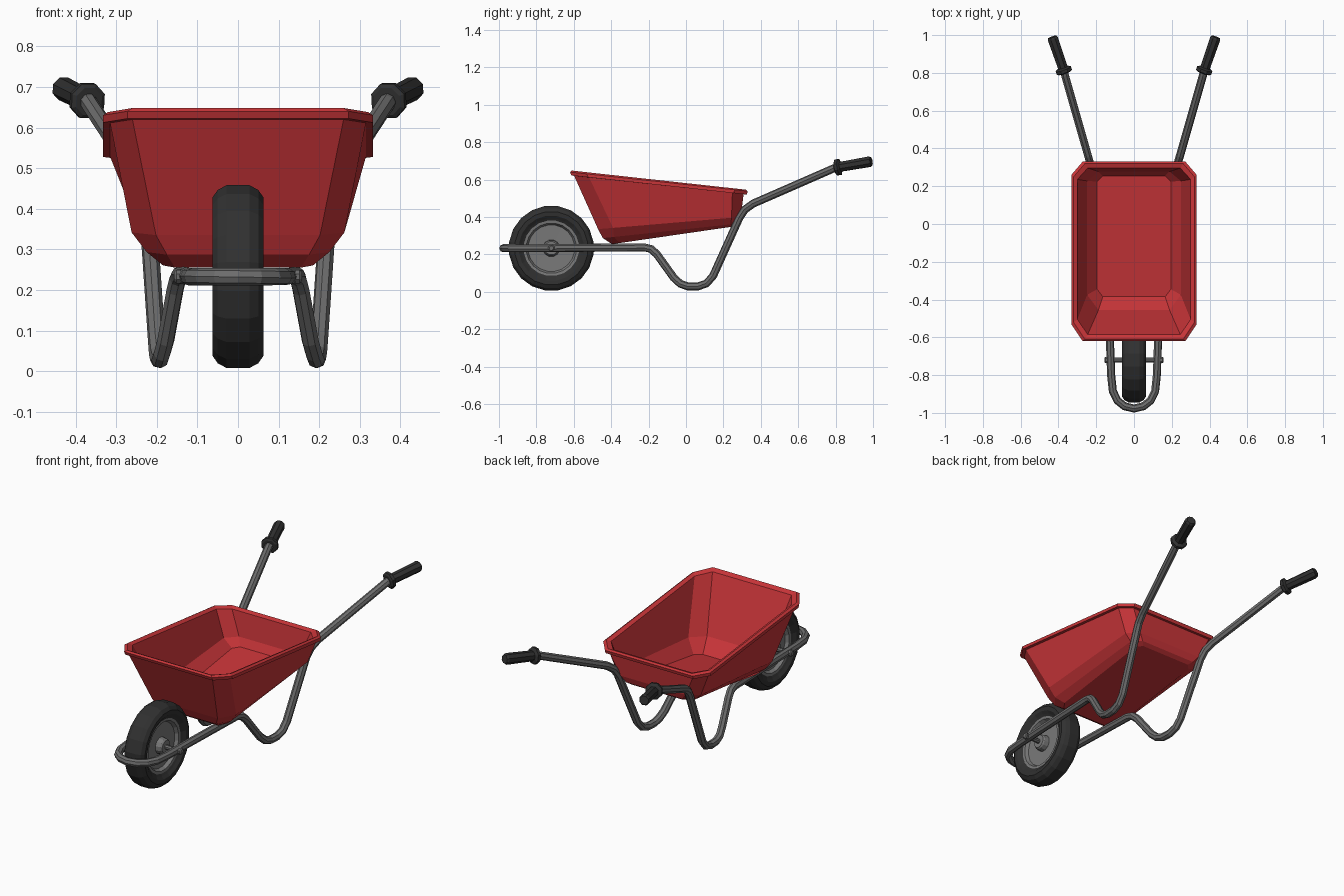
import bpy, bmesh, math
from mathutils import Vector, Matrix

if "Cube" in bpy.data.objects:
    bpy.data.objects.remove(bpy.data.objects["Cube"])


def material(name, rgb):
    m = bpy.data.materials.new(name)
    m.diffuse_color = (*rgb, 1)
    m.use_nodes = True
    m.node_tree.nodes["Principled BSDF"].inputs["Base Color"].default_value = m.diffuse_color
    return m


RED = material("red paint", (0.58, 0.035, 0.04))
STEEL = material("grey steel", (0.15, 0.15, 0.15))
RIM = material("light grey rim", (0.19, 0.19, 0.19))
RUBBER = material("black rubber", (0.03, 0.03, 0.03))


def loft(name, rings, mat, closed=False):
    """Skin a list of equal-length point rings; cap the ends unless closed."""
    bm = bmesh.new()
    vs = [[bm.verts.new(p) for p in r] for r in rings]
    n = len(vs[0])
    pairs = list(zip(vs, vs[1:])) + ([(vs[-1], vs[0])] if closed else [])
    for a, b in pairs:
        for i in range(n):
            j = (i + 1) % n
            bm.faces.new((a[i], a[j], b[j], b[i]))
    if not closed:
        bm.faces.new(vs[0])
        bm.faces.new(vs[-1])
    bmesh.ops.recalc_face_normals(bm, faces=bm.faces)
    me = bpy.data.meshes.new(name)
    bm.to_mesh(me)
    bm.free()
    me.materials.append(mat)
    ob = bpy.data.objects.new(name, me)
    bpy.context.collection.objects.link(ob)
    return ob


def lathe(name, profile, origin, axis, sides, mat, closed=False):
    """Revolve (distance along axis, radius) points about an axis."""
    rot = Vector(axis).to_track_quat('Z', 'Y').to_matrix()
    rings = []
    for t, r in profile:
        ring = []
        for i in range(sides):
            a = 2 * math.pi * (i + 0.5) / sides
            ring.append(Vector(origin) + rot @ Vector((r * math.cos(a), r * math.sin(a), t)))
        rings.append(ring)
    return loft(name, rings, mat, closed)


def tube(name, pts, radius, sides, mat):
    """Sweep a polygon along a path."""
    pts = [Vector(p) for p in pts]
    rings, prev = [], None
    for i, p in enumerate(pts):
        d = (pts[min(i + 1, len(pts) - 1)] - pts[max(i - 1, 0)]).normalized()
        if prev is None:
            u = d.orthogonal().normalized()
        else:
            u = (prev - d * prev.dot(d)).normalized()
        prev = u
        v = d.cross(u)
        rings.append([p + radius * (math.cos(a) * u + math.sin(a) * v)
                      for a in [2 * math.pi * (k + 0.5) / sides for k in range(sides)]])
    return loft(name, rings, mat)


# Tray: chamfered-rectangle rings from outer floor, over the rim, to inner floor
def tray_ring(hw, y0, y1, z0, z1, cx, cy0, cy1):
    pts = [(hw - cx, y0), (hw, y0 + cy0), (hw, y1 - cy1), (hw - cx, y1)]
    pts += [(-x, y) for x, y in reversed(pts)]
    return [(x, y, z0 + (z1 - z0) * (y - y0) / (y1 - y0)) for x, y in pts]


loft("tray", [
    tray_ring(0.185, -0.395, 0.260, 0.255, 0.350, 0.03, 0.04, 0.03),
    tray_ring(0.225, -0.445, 0.280, 0.287, 0.365, 0.05, 0.06, 0.04),
    tray_ring(0.262, -0.470, 0.293, 0.335, 0.400, 0.06, 0.08, 0.05),
    tray_ring(0.315, -0.598, 0.308, 0.620, 0.522, 0.055, 0.08, 0.06),
    tray_ring(0.332, -0.613, 0.325, 0.622, 0.520, 0.06, 0.09, 0.07),
    tray_ring(0.332, -0.620, 0.330, 0.640, 0.538, 0.06, 0.09, 0.07),
    tray_ring(0.320, -0.610, 0.320, 0.648, 0.546, 0.06, 0.09, 0.07),
    tray_ring(0.300, -0.585, 0.296, 0.636, 0.538, 0.055, 0.08, 0.06),
    tray_ring(0.248, -0.455, 0.278, 0.340, 0.405, 0.06, 0.08, 0.05),
    tray_ring(0.195, -0.385, 0.255, 0.270, 0.362, 0.03, 0.04, 0.03),
], RED)

# Frame: one bent tube, from the front loop through the legs to the handles
half = [
    (0.05, -0.965, 0.233), (0.088, -0.935, 0.233), (0.112, -0.885, 0.233),
    (0.121, -0.80, 0.233), (0.128, -0.60, 0.235), (0.143, -0.22, 0.237),
    (0.148, -0.185, 0.228), (0.155, -0.155, 0.20), (0.178, -0.065, 0.075),
    (0.187, -0.03, 0.043), (0.192, 0.01, 0.029), (0.195, 0.065, 0.029),
    (0.198, 0.11, 0.045), (0.201, 0.145, 0.085), (0.222, 0.285, 0.395),
    (0.230, 0.315, 0.44), (0.243, 0.36, 0.472), (0.366, 0.79, 0.660),
    (0.374, 0.83, 0.671)]
path = [(-x, y, z) for x, y, z in reversed(half)] + [(0, -0.977, 0.233)] + half
tube("frame", path, 0.0215, 8, STEEL)

# Handle grips with hand-stop collars
for side, label in ((1, "right"), (-1, "left")):
    start = Vector((side * 0.367, 0.80, 0.664))
    end = Vector((side * 0.433, 0.990, 0.697))
    length = (end - start).length
    lathe(label + "_grip", [(0, 0.036), (0.006, 0.046), (0.022, 0.046), (0.03, 0.028),
                            (length - 0.01, 0.030), (length, 0.024)],
          start, end - start, 8, RUBBER)

# Wheel
C = (0, -0.72, 0.233)


def both(p):
    return p + [(-t, r) for t, r in reversed(p)]


lathe("tyre", both([(0.040, 0.142), (0.050, 0.160), (0.061, 0.175), (0.063, 0.197),
                    (0.050, 0.216), (0.028, 0.228)]), C, (1, 0, 0), 20, RUBBER, closed=True)
lathe("wheel_rim", both([(0.022, 0.03), (0.024, 0.125), (0.042, 0.135), (0.044, 0.150)]),
      C, (1, 0, 0), 20, RIM)
lathe("hub", both([(0.058, 0.026), (0.058, 0.036), (0.050, 0.042), (0.02, 0.046)]),
      C, (1, 0, 0), 12, RIM)
lathe("axle", both([(0.150, 0.013)]), C, (1, 0, 0), 8, STEEL)
for side, label in ((1, "right"), (-1, "left")):
    lathe(label + "_axle_nut", [(0, 0.018), (0.012, 0.018), (0.017, 0.012)],
          (side * 0.140, C[1], C[2]), (side, 0, 0), 8, STEEL)
